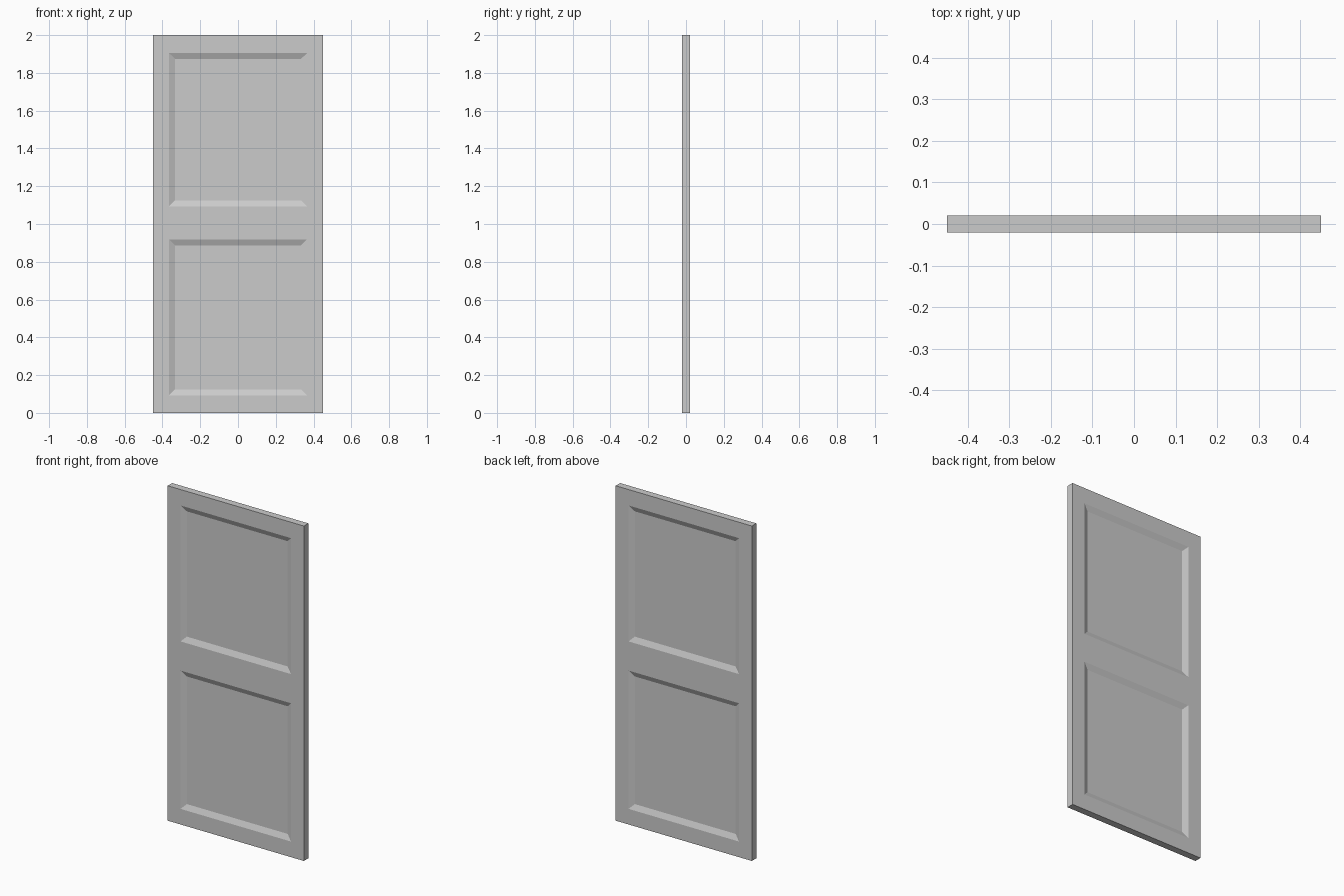
import bpy, bmesh
from mathutils import Matrix

if "Cube" in bpy.data.objects:
    bpy.data.objects.remove(bpy.data.objects["Cube"])

W, T, H = 0.90, 0.042, 2.0          # door slab size
PANEL_X = 0.365                     # panel half width
PANELS = [(0.093, 0.919), (1.093, 1.905)]   # panel bottom and top heights
BEVEL, DEPTH = 0.032, 0.014         # sloped border width and recess depth

# Door slab
bm = bmesh.new()
bmesh.ops.create_cube(bm, size=1.0, matrix=Matrix.Translation((0, 0, H / 2)) @ Matrix.Diagonal((W, T, H, 1)))

# Cut the outlines of stiles and rails
cuts = [((x, 0, 0), (1, 0, 0)) for x in (-PANEL_X, PANEL_X)]
cuts += [((0, 0, z), (0, 0, 1)) for pair in PANELS for z in pair]
for co, no in cuts:
    bmesh.ops.bisect_plane(bm, geom=bm.verts[:] + bm.edges[:] + bm.faces[:],
                           plane_co=co, plane_no=no)

# Recessed panels with sloped borders on both sides
bm.normal_update()
panels = []
for f in bm.faces:
    c = f.calc_center_median()
    if abs(f.normal.y) > 0.9 and abs(c.x) < PANEL_X and any(a < c.z < b for a, b in PANELS):
        panels.append(f)
bmesh.ops.inset_individual(bm, faces=panels, thickness=BEVEL, depth=-DEPTH,
                           use_even_offset=True)
bmesh.ops.recalc_face_normals(bm, faces=bm.faces[:])

mesh = bpy.data.meshes.new("door_panel")
bm.to_mesh(mesh)
bm.free()
door = bpy.data.objects.new("door_panel", mesh)
bpy.context.collection.objects.link(door)
